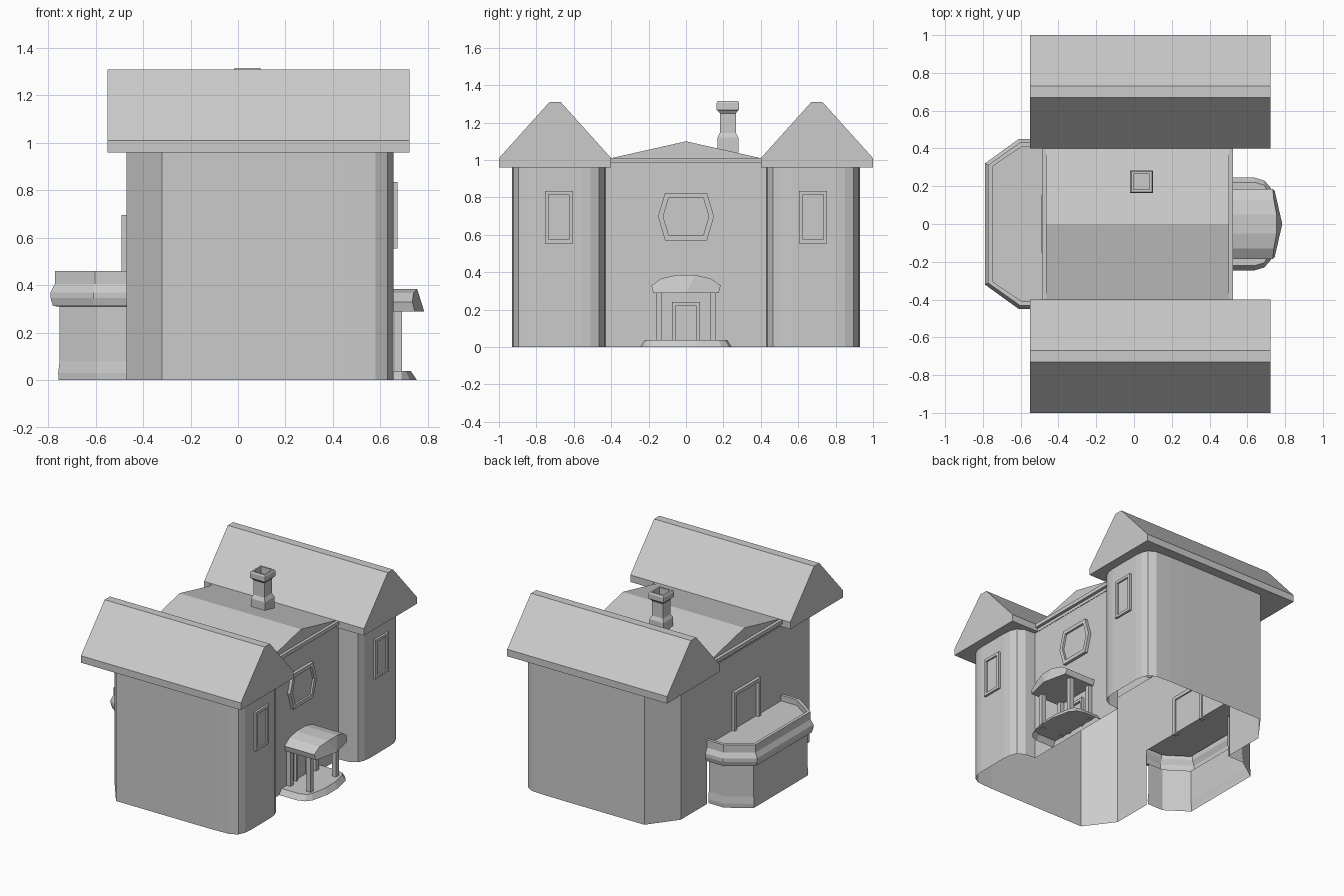
import bpy, bmesh

if "Cube" in bpy.data.objects:
    bpy.data.objects.remove(bpy.data.objects["Cube"])


def finish(name, bm):
    bmesh.ops.recalc_face_normals(bm, faces=bm.faces)
    me = bpy.data.meshes.new(name)
    bm.to_mesh(me)
    bm.free()
    ob = bpy.data.objects.new(name, me)
    bpy.context.collection.objects.link(ob)
    return ob


def loft(name, rings, closed=True, cap0=True, cap1=True):
    """Skin a row of rings that all have the same number of points."""
    bm = bmesh.new()
    vs = [[bm.verts.new(p) for p in r] for r in rings]
    n = len(rings[0])
    for a, b in zip(vs, vs[1:]):
        for i in range(n if closed else n - 1):
            j = (i + 1) % n
            bm.faces.new((a[i], a[j], b[j], b[i]))
    if cap0:
        bm.faces.new(vs[0])
    if cap1:
        bm.faces.new(vs[-1])
    return finish(name, bm)


def sheet(name, points):
    """One flat face."""
    bm = bmesh.new()
    bm.faces.new([bm.verts.new(p) for p in points])
    return finish(name, bm)


def mirror(half):
    """Mirror plan points across y = 0 to complete an outline."""
    return half + [(p[0], -p[1]) for p in reversed(half)]


def at_z(plan, z):
    return [(x, y, z) for x, y in plan]


def at_x(profile, x):
    return [(x, y, z) for y, z in profile]


def square(cx, cy, h, z):
    return [(cx + a * h, cy + b * h, z) for a, b in ((-1, -1), (1, -1), (1, 1), (-1, 1))]


def rect(cy, w, z0, z1):
    return [(cy - w, z0), (cy + w, z0), (cy + w, z1), (cy - w, z1)]


def frame(name, outer, inner, back, front, pane):
    """Raised frame around a recessed pane."""
    return loft(name, [at_x(outer, back), at_x(outer, front),
                       at_x(inner, front), at_x(inner, pane)], cap0=False)


# Walls: one open-bottomed shell with two faceted wings
half = [(-0.47, 0.73), (-0.32, 0.93), (0.33, 0.93), (0.46, 0.929), (0.58, 0.923),
        (0.63, 0.895), (0.65, 0.85), (0.656, 0.80), (0.656, 0.56), (0.65, 0.51),
        (0.63, 0.465), (0.58, 0.435), (0.50, 0.43)]
plan = mirror(half)
loft("walls", [at_z(plan, 0), at_z(plan, 0.96)], closed=False, cap0=False, cap1=False)

# Back wall, opening into the bay
back_half = [(0.43, 0.42), (0.43, 0), (0.73, 0), (0.73, 0.96)]
outline = back_half + [(-y, z) for y, z in reversed(back_half)]
sheet("back_wall", at_x(outline, -0.47))

# Central low gable roof with a horizontal cornice at each end
gable = [(-0.40, 0.96), (-0.40, 1.01), (0, 1.10), (0.40, 1.01), (0.40, 0.96)]
loft("center_roof", [at_x(gable, -0.465), at_x(gable, 0.502)], closed=False)
cornice = rect(0, 0.40, 0.983, 1.01)
loft("front_cornice", [at_x(cornice, 0.502), at_x(cornice, 0.523)], cap0=False)
loft("back_cornice", [at_x(cornice, -0.465), at_x(cornice, -0.488)], cap0=False)

for side, s in (("left", -1), ("right", 1)):
    # Steep wing roofs with flat ridges, and soffits around the wall tops
    prof = [(0.40, 0.96), (0.40, 1.01), (0.67, 1.31), (0.73, 1.31), (1.0, 1.01), (1.0, 0.96)]
    prof = [(s * y, z) for y, z in prof]
    loft(side + "_wing_roof", [at_x(prof, -0.55), at_x(prof, 0.723)], closed=False)
    eave = half + [(0.50, 0.40), (0.723, 0.40), (0.723, 1), (-0.55, 1), (-0.55, 0.40), (-0.47, 0.40)]
    sheet(side + "_soffit", [(x, s * y, 0.96) for x, y in eave])
    # Wing windows
    frame(side + "_wing_window", rect(s * 0.68, 0.075, 0.555, 0.835),
          rect(s * 0.68, 0.055, 0.575, 0.815), 0.655, 0.672, 0.66)
    # Porch columns
    loft(side + "_porch_column", [square(0.675, s * 0.145, 0.016, 0.035),
                                  square(0.675, s * 0.145, 0.016, 0.30)])
    loft(side + "_porch_pilaster", [square(0.515, s * 0.145, 0.016, 0.035),
                                    square(0.515, s * 0.145, 0.016, 0.30)])


# Hexagonal window over the porch
def hexagon(a, b, h):
    return [(-b, 0.698 - h), (b, 0.698 - h), (a, 0.698), (b, 0.698 + h), (-b, 0.698 + h), (-a, 0.698)]


frame("hexagon_window", hexagon(0.15, 0.112, 0.127), hexagon(0.122, 0.092, 0.10), 0.50, 0.522, 0.508)


# Door surrounds: three-sided frames standing on the floor
def surround(name, w, t, z0, z1, x0, x1):
    arch = [(-w, z0), (-w, z1), (w, z1), (w, z0),
            (w - t, z0), (w - t, z1 - t), (t - w, z1 - t), (t - w, z0)]
    loft(name, [at_x(arch, x0), at_x(arch, x1)])


surround("front_door_frame", 0.075, 0.02, 0.03, 0.24, 0.495, 0.518)
surround("balcony_door_frame", 0.15, 0.025, 0.41, 0.695, -0.46, -0.492)


# Porch step
def step(d):
    return mirror([(0.50, 0.245 - d), (0.64, 0.245 - d), (0.69, 0.23 - d),
                   (0.725 - d * .7, 0.19 - d * .7), (0.754 - d, 0.06)])


loft("porch_step", [at_z(step(0), 0), at_z(step(0.025), 0.038)], closed=False, cap0=False)

# Faceted porch canopy
bm = bmesh.new()
for x, y, z in ((0.745, 0.175, 0.29), (0.735, 0.185, 0.33), (0.74, 0.13, 0.367), (0.755, 0.05, 0.385)):
    for s in (-1, 1):
        bm.verts.new((x, s * y, z))
        bm.verts.new((0.50, s * y, z))
bm.verts.new((0.785, 0, 0.29))
bmesh.ops.convex_hull(bm, input=bm.verts)
finish("porch_canopy", bm)


# Balcony bay with moulded rim and sunken floor, open below
def bay(d):
    return mirror([(-0.47, 0.45 - d), (-0.61 + 0.4 * d, 0.45 - d), (-0.79 + d, 0.32 - 0.4 * d)])


steps = [(0.034, 0), (0.032, 0.03), (0.038, 0.08), (0.038, 0.31), (0.01, 0.312), (0.0, 0.345),
         (0.0, 0.37), (0.018, 0.405), (0.018, 0.46), (0.04, 0.46), (0.04, 0.42)]
loft("balcony_bay", [at_z(bay(d), z) for d, z in steps], closed=False, cap0=False)

# Chimney with hollow cap
stack = [(0.056, 1.04), (0.056, 1.12), (0.043, 1.145), (0.043, 1.25), (0.052, 1.262), (0.06, 1.268),
         (0.06, 1.305), (0.054, 1.315), (0.042, 1.315), (0.042, 1.26)]
loft("chimney", [square(0.04, 0.224, h, z) for h, z in stack], cap0=False)
